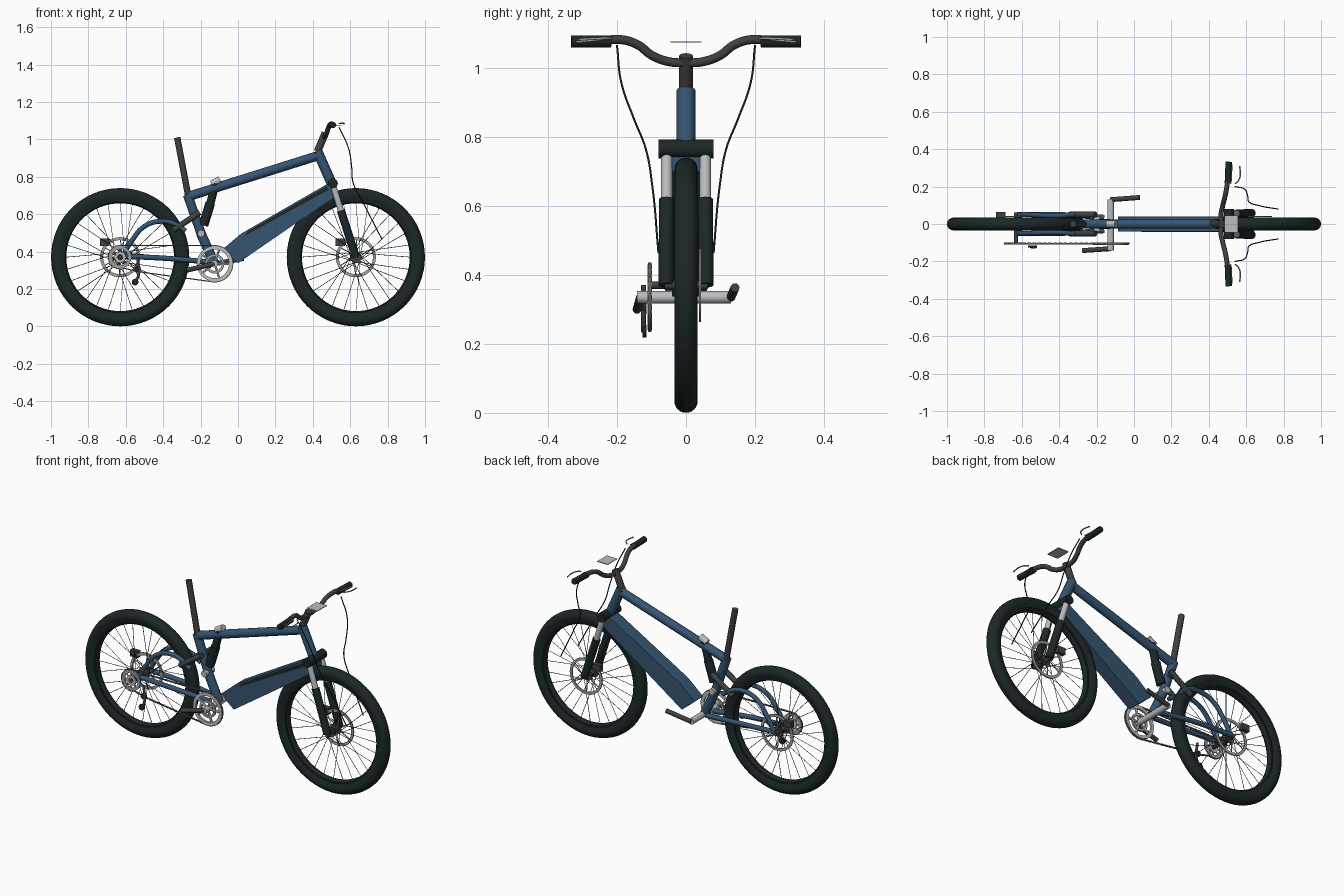
import bpy, bmesh, math
from math import cos, sin, pi, radians
from mathutils import Matrix, Vector

if "Cube" in bpy.data.objects:
    bpy.data.objects.remove(bpy.data.objects["Cube"], do_unlink=True)


def material(name, rgb):
    m = bpy.data.materials.new(name)
    m.use_nodes = True
    m.diffuse_color = (*rgb, 1)
    bsdf = m.node_tree.nodes["Principled BSDF"]
    bsdf.inputs["Base Color"].default_value = (*rgb, 1)
    bsdf.inputs["Roughness"].default_value = 0.6
    return m


BLUE = material("frame blue", (0.036, 0.09, 0.165))
BLACK = material("rubber black", (0.012, 0.02, 0.021))
GREY = material("dark grey metal", (0.052, 0.052, 0.052))
SILVER = material("silver", (0.5, 0.51, 0.53))
STEEL = material("brushed steel", (0.36, 0.36, 0.35))
CHAIN = material("chain bronze", (0.16, 0.14, 0.1))


def finish(ob, mat, smooth=True):
    ob.data.materials.clear()
    ob.data.materials.append(mat)
    bpy.ops.object.select_all(action='DESELECT')
    ob.select_set(True)
    bpy.context.view_layer.objects.active = ob
    if ob.type == 'CURVE':
        bpy.ops.object.convert(target='MESH')
        ob = bpy.context.object
    if smooth:
        bpy.ops.object.shade_smooth_by_angle(angle=radians(40))
    return ob


def tubes(name, paths, r, mat, sides=4):
    """Round tubes along smooth paths, all in one object."""
    cu = bpy.data.curves.new(name, 'CURVE')
    cu.dimensions = '3D'
    cu.bevel_depth, cu.bevel_resolution, cu.use_fill_caps = r, sides, True
    for pts in paths:
        s = cu.splines.new('BEZIER')
        s.bezier_points.add(len(pts) - 1)
        s.resolution_u = 1 if len(pts) == 2 else 8
        for b, p in zip(s.bezier_points, pts):
            b.co = p
            b.handle_left_type = b.handle_right_type = 'AUTO'
    ob = bpy.data.objects.new(name, cu)
    bpy.context.collection.objects.link(ob)
    return finish(ob, mat)


def tube(name, pts, r, mat):
    return tubes(name, [pts], r, mat)


def pair(name, pts, r, mat):
    """The same tube on both sides."""
    for side, s in (("left", 1), ("right", -1)):
        tube(f"{side}_{name}", [(x, s * y, z) for x, y, z in pts], r, mat)


def cross(name, x, z, y0, y1, r, mat):
    """Cylinder lying across the bike."""
    return tube(name, [(x, y0, z), (x, y1, z)], r, mat)


def from_bmesh(name, bm, mat, smooth=True):
    bmesh.ops.recalc_face_normals(bm, faces=bm.faces)
    me = bpy.data.meshes.new(name)
    bm.to_mesh(me)
    bm.free()
    ob = bpy.data.objects.new(name, me)
    bpy.context.collection.objects.link(ob)
    return finish(ob, mat, smooth)


def lathe(name, profile, x, y, z, mat, steps=64):
    """Closed (radius, y) profile spun round a sideways axle."""
    bm = bmesh.new()
    vs = [bm.verts.new((r, w, 0)) for r, w in profile]
    es = [bm.edges.new((vs[i - 1], vs[i])) for i in range(len(vs))]
    bmesh.ops.spin(bm, geom=vs + es, cent=(0, 0, 0), axis=(0, 1, 0),
                   angle=2 * pi, steps=steps, use_merge=False)
    bmesh.ops.remove_doubles(bm, verts=bm.verts, dist=1e-5)
    bmesh.ops.translate(bm, verts=bm.verts, vec=(x, y, z))
    return from_bmesh(name, bm, mat)


def ring(name, ro, ri, t, x, y, z, mat):
    return lathe(name, [(ro, -t), (ro, t), (ri, t), (ri, -t)], x, y, z, mat)


def slab(name, outline, y0, y1, mat):
    """Side-view (x, z) outline extruded across the bike."""
    bm = bmesh.new()
    f = bm.faces.new([bm.verts.new((x, y0, z)) for x, z in outline])
    ext = bmesh.ops.extrude_face_region(bm, geom=[f])["geom"]
    bmesh.ops.translate(bm, vec=(0, y1 - y0, 0),
                        verts=[v for v in ext if isinstance(v, bmesh.types.BMVert)])
    return from_bmesh(name, bm, mat, False)


def box(name, x, y, z, sx, sy, sz, mat):
    sx, sz = sx / 2, sz / 2
    return slab(name, [(x - sx, z - sz), (x + sx, z - sz), (x + sx, z + sz), (x - sx, z + sz)],
                y - sy / 2, y + sy / 2, mat)


def polar(x, z, r, a):
    return x + r * cos(a), z + r * sin(a)


def arms(name, count, x, y, z, r0, r1, twist, thick, mat):
    """Spokes of a flat disc, from radius r0 to r1."""
    turns = [2 * pi * i / count for i in range(count)]
    ends = [(polar(x, z, r0, a), polar(x, z, r1, a + twist)) for a in turns]
    return tubes(name, [[(p[0], y, p[1]), (q[0], y, q[1])] for p, q in ends], thick, mat, 1)


# Wheels: tyre, rim, spokes, hub and brake rotor
HUB, AXLE = 0.37, 0.63
for end, cx in (("front", AXLE), ("rear", -AXLE)):
    tyre = [(0.336 + 0.034 * sin(a), 0.034 * cos(a))
            for a in [radians(d) for d in range(-20, 201, 20)]]
    lathe(end + "_tyre", [(0.303, -0.024)] + tyre[::-1] + [(0.303, 0.024)], cx, 0, HUB, BLACK)
    lathe(end + "_rim", [(0.31, -0.02), (0.31, 0.02), (0.296, 0.019), (0.288, 0.008),
                         (0.288, -0.008), (0.296, -0.019)], cx, 0, HUB, BLACK)
    spokes = []
    for i in range(28):
        a, side = 2 * pi * i / 28, 1 if i % 2 else -1
        lean = 1.2 if i % 4 < 2 else -1.2
        hx, hz = polar(cx, HUB, 0.026, a + lean)
        rx, rz = polar(cx, HUB, 0.292, a)
        spokes.append([(hx, side * 0.028, hz), (rx, 0, rz)])
    tubes(end + "_spokes", spokes, 0.0016, GREY, 0)
    cross(end + "_hub", cx, HUB, -0.034, 0.034, 0.018, GREY)
    for side in (-1, 1):
        ring(f"{end}_hub_flange_{side}", 0.03, 0.005, 0.003, cx, side * 0.028, HUB, GREY)
    ring(end + "_rotor", 0.107, 0.091, 0.003, cx, 0.04, HUB, STEEL)
    arms(end + "_rotor_arms", 6, cx, 0.04, HUB, 0.015, 0.094, 0.5, 0.003, STEEL)
    cross(end + "_axle", cx, HUB, -0.062, 0.062, 0.012, GREY)
    box(end + "_brake_caliper", cx - 0.083, 0.05, 0.45, 0.05, 0.028, 0.038, GREY)

# Main frame
HEAD, CROWN = (0.425, 0, 0.935), (0.505, 0, 0.755)
tube("head_tube", [HEAD, CROWN], 0.027, BLUE)
tube("top_tube", [(0.435, 0, 0.915), (-0.265, 0, 0.695)], 0.025, BLUE)
tube("upper_seat_tube", [(-0.27, 0, 0.705), (-0.195, 0, 0.49)], 0.025, BLUE)
tube("lower_seat_tube", [(-0.2, 0, 0.5), (-0.125, 0, 0.335)], 0.026, BLUE)
slab("battery_down_tube", [(-0.085, 0.41), (0.015, 0.495), (0.475, 0.76), (0.52, 0.745),
                           (0.525, 0.70), (0.0, 0.338)], -0.04, 0.04, BLUE)
slab("battery_side_strip", [(0.04, 0.487), (0.05, 0.507), (0.475, 0.75), (0.485, 0.73)],
     -0.044, -0.039, BLACK)
tube("seat_post", [(-0.325, 0, 1.01), (-0.263, 0, 0.68)], 0.017, GREY)

# Rear suspension
pair("chainstay", [(-0.625, 0.05, 0.375), (-0.4, 0.05, 0.365), (-0.16, 0.035, 0.345)], 0.014, BLUE)
pair("seatstay", [(-0.615, 0.05, 0.38), (-0.57, 0.05, 0.455), (-0.5, 0.047, 0.535),
                  (-0.41, 0.045, 0.562), (-0.33, 0.05, 0.545), (-0.28, 0.05, 0.51)], 0.013, BLUE)
pair("rocker_link", [(-0.345, 0.05, 0.515), (-0.205, 0.05, 0.61)], 0.016, GREY)
cross("rocker_pivot", -0.225, 0.597, -0.055, 0.055, 0.012, GREY)
tube("shock_body", [(-0.185, 0, 0.54), (-0.148, 0, 0.66)], 0.026, BLACK)
tube("shock_shaft", [(-0.15, 0, 0.65), (-0.12, 0, 0.765)], 0.022, BLACK)
tube("shock_upper_mount", [(-0.14, 0, 0.76), (-0.095, 0, 0.785)], 0.02, SILVER)
cross("shock_lower_mount", -0.197, 0.497, -0.04, 0.04, 0.019, SILVER)

# Fork
fork_top, fork_mid, fork_end = (0.505, 0.056, 0.765), (0.55, 0.056, 0.62), (0.63, 0.058, 0.37)
pair("fork_stanchion", [fork_top, fork_mid], 0.0165, SILVER)
pair("fork_lower", [fork_mid, fork_end], 0.022, BLACK)
cross("fork_crown", 0.507, 0.765, -0.079, 0.079, 0.027, BLACK)

# Steering
tube("stem", [HEAD, (0.467, 0, 1.035)], 0.02, GREY)
half = [(0.465, 0.05, 1.018), (0.475, 0.1, 1.037), (0.485, 0.14, 1.067),
        (0.495, 0.19, 1.082), (0.503, 0.25, 1.077)]
tube("handlebar", [(x, -y, z) for x, y, z in half[::-1]] + [(0.465, 0, 1.015)] + half, 0.013, GREY)
pair("grip", [(0.502, 0.217, 1.077), (0.507, 0.333, 1.077)], 0.0175, BLACK)
pair("grip_line", [(0.519, 0.218, 1.085), (0.524, 0.318, 1.075)], 0.003, STEEL)
pair("brake_lever", [(0.54, 0.215, 1.085), (0.557, 0.23, 1.086),
                     (0.568, 0.26, 1.085), (0.565, 0.31, 1.082)], 0.0035, STEEL)
pair("brake_cable", [(0.54, 0.2, 1.065), (0.59, 0.187, 0.955), (0.608, 0.15, 0.85),
                     (0.615, 0.118, 0.77), (0.67, 0.098, 0.66), (0.77, 0.08, 0.465)], 0.003, BLACK)
box("display_plate", 0.52, 0, 1.075, 0.07, 0.09, 0.004, SILVER)

# Cranks and chainring
BX, BZ, CY = -0.125, 0.335, -0.105
cross("crank_axle", BX, BZ, -0.142, 0.13, 0.018, SILVER)
ring("chainring", 0.095, 0.077, 0.006, BX, CY, BZ, SILVER)
ring("chainring_spider", 0.052, 0.038, 0.005, BX, CY, BZ, STEEL)
arms("chainring_arms", 5, BX, CY, BZ, 0.0, 0.082, 0, 0.007, SILVER)
tube("right_crank_arm", [(BX, -0.132, BZ), (-0.275, -0.142, 0.3)], 0.013, GREY)
tube("left_crank_arm", [(BX, 0.13, BZ), (0.03, 0.142, 0.363)], 0.013, GREY)

# Cassette and derailleur
ring("cassette_outer", 0.06, 0.043, 0.004, -AXLE, CY, HUB, STEEL)
ring("cassette_inner", 0.03, 0.014, 0.005, -AXLE, CY, HUB, SILVER)
arms("cassette_arms", 8, -AXLE, CY, HUB, 0.02, 0.05, 0, 0.004, STEEL)
cross("cassette_axle", -AXLE, HUB, -0.108, 0, 0.011, GREY)
for name, x, z in (("upper", -0.537, 0.305), ("lower", -0.55, 0.237)):
    cross(name + "_derailleur_pulley", x, z, -0.126, -0.115, 0.018, BLACK)
tube("derailleur_cage", [(-0.537, -0.123, 0.37), (-0.53, -0.123, 0.28), (-0.55, -0.123, 0.235)],
     0.007, GREY)

# Chain of alternating links
loop = [polar(BX, BZ, 0.097, radians(d)) for d in range(90, -101, -10)]
loop += [(-0.53, 0.292)]
loop += [polar(-AXLE, HUB, 0.063, radians(d)) for d in range(-70, -271, -20)]
loop = [Vector((x, CY, z)) for x, z in loop]
bm, pitch, carry, count = bmesh.new(), 0.014, 0.0, 0
for a, b in zip(loop, loop[1:] + loop[:1]):
    d = b - a
    turn = Matrix.Rotation(-math.atan2(d.z, d.x), 4, 'Y')
    while carry < d.length:
        size = Matrix.Diagonal((0.0145, 0.011 if count % 2 else 0.007, 0.006, 1))
        spot = Matrix.Translation(a + d.normalized() * carry)
        bmesh.ops.create_cube(bm, size=1, matrix=spot @ turn @ size)
        carry, count = carry + pitch, count + 1
    carry -= d.length
from_bmesh("chain", bm, CHAIN, False)
